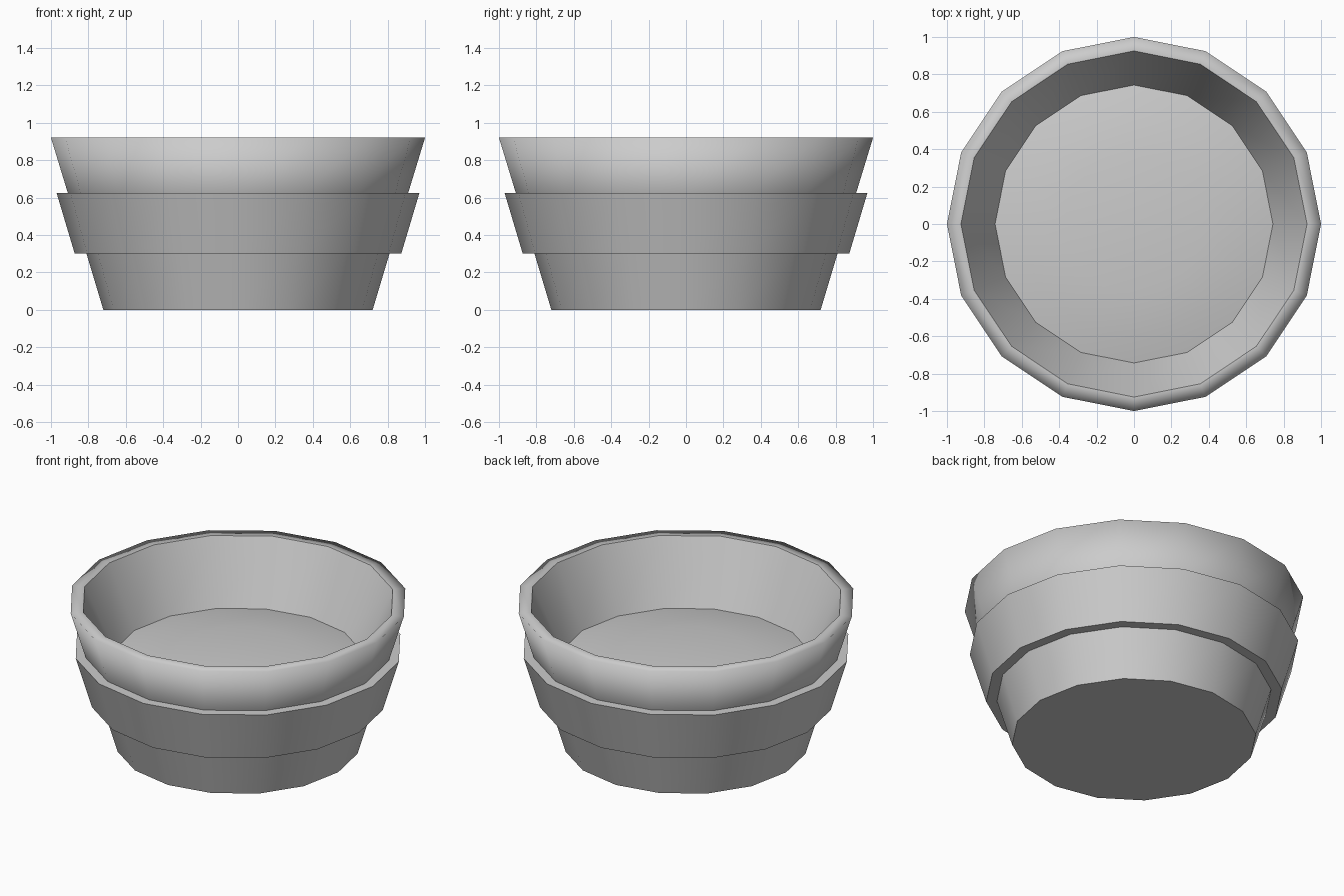
import bpy
import bmesh
from math import cos, sin, tau

SIDES = 16

cube = bpy.data.objects.get("Cube")
if cube:
    bpy.data.objects.remove(cube, do_unlink=True)

grey = bpy.data.materials.new("light_grey")
grey.use_nodes = True
colour = (0.6, 0.6, 0.6, 1)
grey.diffuse_color = colour
grey.node_tree.nodes["Principled BSDF"].inputs["Base Color"].default_value = colour


def lathe(name, profile, sharp):
    """Turn (radius, height) points around z; rings listed in sharp get hard edges."""
    bm = bmesh.new()
    rings = []
    for r, z in profile:
        if r == 0:
            rings.append([bm.verts.new((0, 0, z))] * SIDES)
        else:
            rings.append([bm.verts.new((r * cos(tau * i / SIDES), r * sin(tau * i / SIDES), z))
                          for i in range(SIDES)])
    for low, high in zip(rings, rings[1:]):
        for i in range(SIDES):
            j = (i + 1) % SIDES
            corners = dict.fromkeys((low[i], low[j], high[j], high[i]))
            bm.faces.new(list(corners)).smooth = True
    for k in sharp:
        for i in range(SIDES):
            edge = bm.edges.get((rings[k][i], rings[k][(i + 1) % SIDES]))
            edge.smooth = False
    mesh = bpy.data.meshes.new(name)
    bm.to_mesh(mesh)
    bm.free()
    mesh.materials.append(grey)
    obj = bpy.data.objects.new(name, mesh)
    bpy.context.collection.objects.link(obj)
    return obj


# Bowl: base, lower wall, raised band, upper wall, rim, inner wall.
# The outer rim edge (ring 6) stays soft, all other rings are hard.
lathe("bowl",
      [(0, 0), (0.72, 0), (0.81, 0.3), (0.873, 0.3), (0.97, 0.625),
       (0.91, 0.625), (1, 0.92), (0.925, 0.92), (0.743, 0.53)],
      sharp=(1, 2, 3, 4, 5, 7))

# Gently domed filling
lathe("filling", [(0.743, 0.53), (0.6, 0.56), (0.37, 0.585), (0, 0.595)], sharp=())
